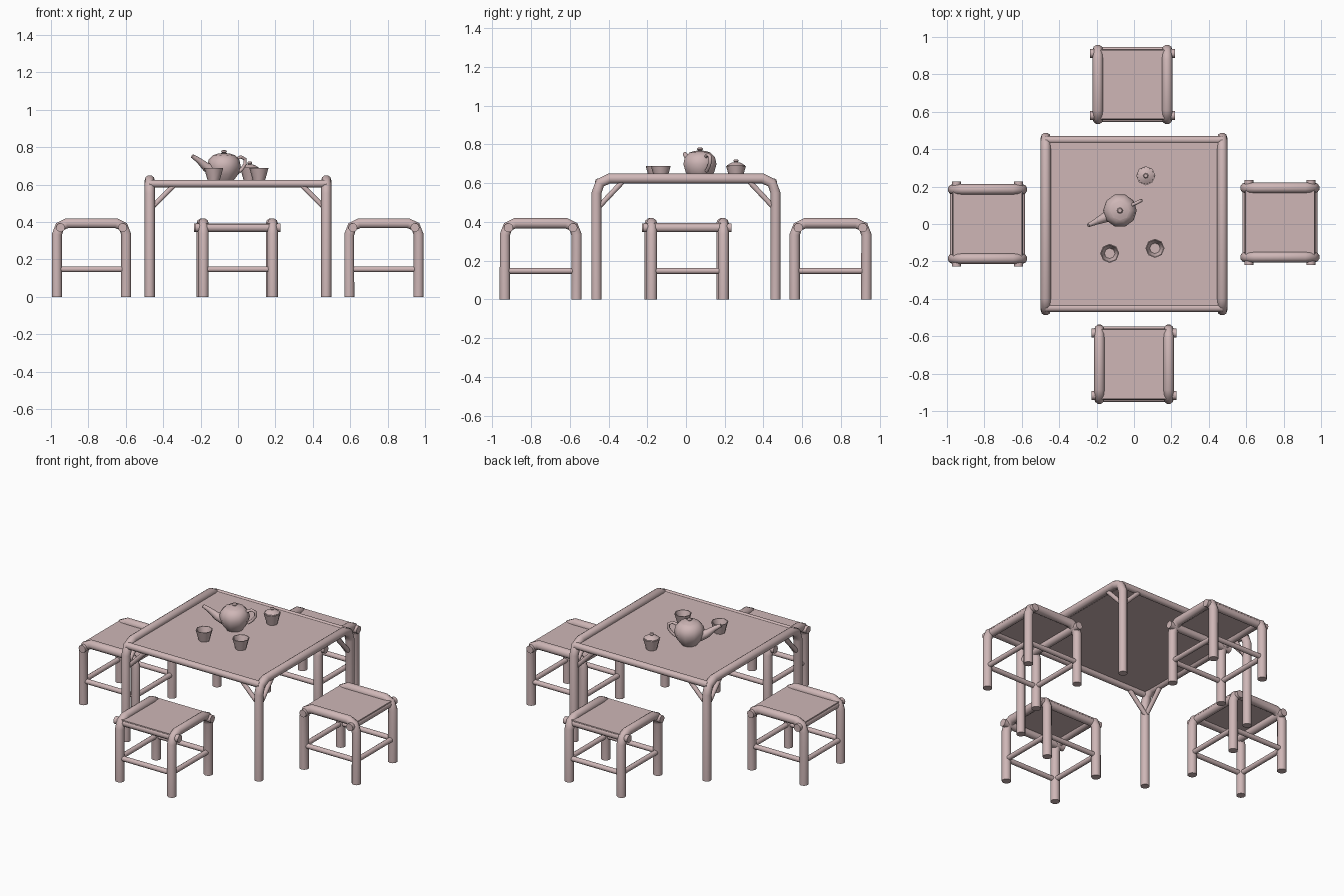
import bpy, bmesh, math
from mathutils import Vector, Matrix

if "Cube" in bpy.data.objects:
    bpy.data.objects.remove(bpy.data.objects["Cube"])

COLOUR = (0.62, 0.47, 0.47, 1)
clay = bpy.data.materials.new("pale pink clay")
clay.use_nodes = True
clay.diffuse_color = COLOUR
clay.node_tree.nodes["Principled BSDF"].inputs["Base Color"].default_value = COLOUR


def add_mesh(name, mesh, matrix, angle=50):
    mesh.materials.clear()
    mesh.materials.append(clay)
    mesh.transform(matrix)
    obj = bpy.data.objects.new(name, mesh)
    bpy.context.collection.objects.link(obj)
    bpy.ops.object.select_all(action="DESELECT")
    obj.select_set(True)
    bpy.context.view_layer.objects.active = obj
    bpy.ops.object.shade_smooth_by_angle(angle=math.radians(angle))
    return obj


def tube(name, points, radius, matrix=Matrix(), tips=None):
    """Round pole along a path; tips are optional radius factors per point."""
    curve = bpy.data.curves.new(name, "CURVE")
    curve.dimensions = "3D"
    curve.bevel_depth = radius
    curve.bevel_resolution = 3
    curve.use_fill_caps = True
    spline = curve.splines.new("POLY")
    spline.points.add(len(points) - 1)
    for i, p in enumerate(points):
        spline.points[i].co = (*p, 1)
        spline.points[i].radius = tips[i] if tips else 1
    temp = bpy.data.objects.new("path", curve)
    mesh = bpy.data.meshes.new_from_object(temp)
    bpy.data.objects.remove(temp)
    mesh.name = name
    return add_mesh(name, mesh, matrix)


def lathe(name, profile, centre, sides=8):
    """Turned shape from (radius, height) pairs."""
    bm = bmesh.new()
    verts = [bm.verts.new((r, 0, z)) for r, z in profile]
    edges = [bm.edges.new(pair) for pair in zip(verts, verts[1:])]
    bmesh.ops.spin(bm, geom=verts + edges, cent=(0, 0, 0), axis=(0, 0, 1),
                   angle=math.tau, steps=sides, use_duplicate=False)
    bmesh.ops.remove_doubles(bm, verts=bm.verts, dist=0.0005)
    bmesh.ops.recalc_face_normals(bm, faces=bm.faces)
    mesh = bpy.data.meshes.new(name)
    bm.to_mesh(mesh)
    bm.free()
    return add_mesh(name, mesh, Matrix.Translation(centre))


def panel(name, size, centre, matrix=Matrix()):
    bm = bmesh.new()
    bmesh.ops.create_cube(bm, size=1, matrix=Matrix.Translation(centre) @ Matrix.Diagonal((*size, 1)))
    mesh = bpy.data.meshes.new(name)
    bm.to_mesh(mesh)
    bm.free()
    return add_mesh(name, mesh, matrix)


def arch(name, half, height, bend, side, radius, matrix=Matrix()):
    """Two legs and a top bar bent from one pole, lying across local y."""
    quarter = [(half, 0), (half, height - bend), (half - bend * 0.25, height - bend * 0.3),
               (half - bend * 0.9, height)]
    path = quarter + [(-y, z) for y, z in reversed(quarter)]
    return tube(name, [(side, y, z) for y, z in path], radius, matrix)


# Table
TX, TY = 0.472, 0.462
panel("table_top", (0.93, 0.9, 0.008), (0, 0.004, 0.616))
for s, label in ((-1, "right"), (1, "left")):
    arch("table_leg_arch_" + label, TY, 0.624, 0.075, s * TX, 0.027)
for t, end in ((-1, "front"), (1, "back")):
    y = t * 0.449
    tube("table_rail_" + end, [(-TX, y, 0.605), (TX, y, 0.605)], 0.021)
    for s, label in ((-1, "right"), (1, "left")):
        corner = end + "_" + label
        tube("table_brace_x_" + corner, [(s * TX, y, 0.465), (s * 0.34, y, 0.598)], 0.014)
        tube("table_brace_y_" + corner, [(s * TX, t * TY, 0.465), (s * TX, t * 0.33, 0.605)], 0.014)


# Stools
def stool(name, centre, turn):
    place = Matrix.Translation(centre) @ Matrix.Rotation(turn, 4, "Z")
    h = 0.185
    panel(name + "_seat", (0.35, 0.37, 0.008), (0, 0, 0.389), place)
    for s, label in ((-1, "a"), (1, "b")):
        arch(name + "_leg_arch_" + label, h, 0.393, 0.06, s * h, 0.028, place)
        tube(name + "_cross_bar_" + label,
             [(-0.228, s * 0.166, 0.37), (0.228, s * 0.166, 0.37)], 0.024, place)
        tube(name + "_side_stretcher_" + label, [(s * h, -h, 0.147), (s * h, h, 0.147)], 0.016, place)
        tube(name + "_end_stretcher_" + label, [(-h, s * h, 0.147), (h, s * h, 0.147)], 0.016, place)


stool("front_stool", (0, -0.75, 0), 0)
stool("back_stool", (-0.008, 0.746, 0), 0)
stool("right_stool", (-0.783, 0, 0), math.pi / 2)
stool("left_stool", (0.78, 0.008, 0), math.pi / 2)

# Teapot
pot = (-0.075, 0.072, 0.62)
lathe("teapot_body", [(0, 0), (0.05, 0), (0.077, 0.035), (0.09, 0.078), (0.082, 0.112),
                      (0.057, 0.138), (0, 0.142)], pot, 10)
lathe("teapot_lid", [(0.054, 0.138), (0.03, 0.146), (0.008, 0.148), (0.016, 0.155),
                     (0.011, 0.163), (0, 0.164)], pot)
aim = Matrix.Translation(pot) @ Matrix.Rotation(math.radians(25), 4, "Z")
tube("teapot_spout", [(-0.06, 0, 0.055), (-0.105, 0, 0.073), (-0.15, 0, 0.11), (-0.187, 0, 0.132)],
     0.03, aim, [1.1, 0.8, 0.5, 0.35])
tube("teapot_handle", [(0.07, 0, 0.115), (0.1, 0, 0.128), (0.124, 0, 0.116), (0.125, 0, 0.09),
                       (0.105, 0, 0.062), (0.08, 0, 0.042)], 0.009, aim)

# Cups
CUP = [(0, 0), (0.032, 0), (0.051, 0.068), (0.046, 0.068), (0.028, 0.01), (0, 0.01)]
LID = [(0.047, 0.062), (0.046, 0.072), (0.025, 0.085), (0.009, 0.088), (0.014, 0.095),
       (0.01, 0.102), (0, 0.102)]
lathe("cup_front_right", CUP, (-0.13, -0.157, 0.62))
lathe("cup_front_left", CUP, (0.112, -0.13, 0.62))
lathe("lidded_cup", CUP, (0.063, 0.258, 0.62))
lathe("cup_lid", LID, (0.063, 0.258, 0.62))
